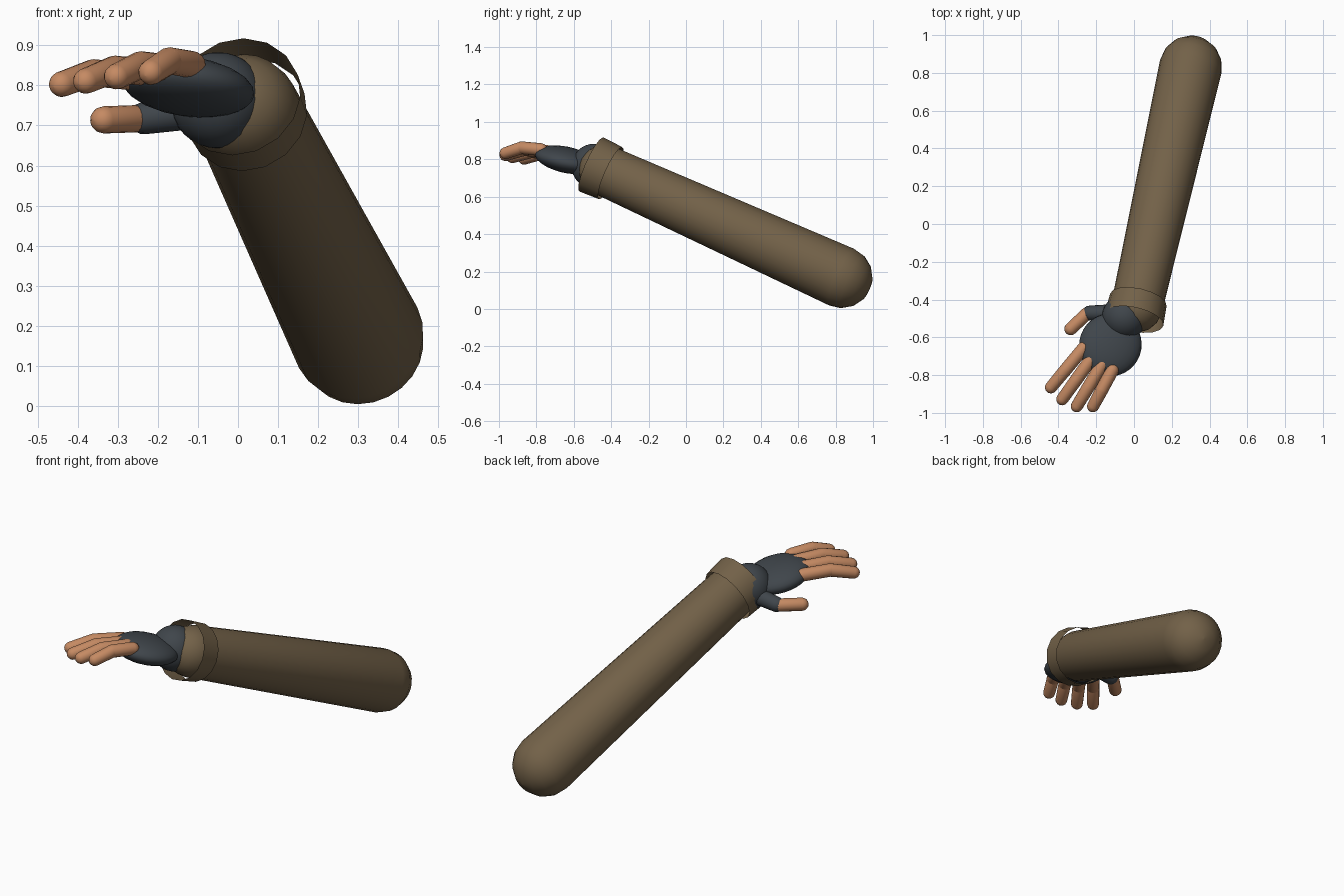
import bpy, bmesh, math
from mathutils import Vector, Matrix

cube = bpy.data.objects.get("Cube")
if cube:
    bpy.data.objects.remove(cube, do_unlink=True)


def material(name, rgb):
    mat = bpy.data.materials.new(name)
    mat.use_nodes = True
    mat.diffuse_color = (*rgb, 1)
    mat.node_tree.nodes["Principled BSDF"].inputs["Base Color"].default_value = (*rgb, 1)
    return mat


SLEEVE = material("brown cloth", (0.17, 0.12, 0.065))
GLOVE = material("dark glove", (0.05, 0.06, 0.07))
SKIN = material("skin", (0.56, 0.255, 0.125))


def finish(name, bm, mat):
    bmesh.ops.recalc_face_normals(bm, faces=bm.faces)
    mesh = bpy.data.meshes.new(name)
    bm.to_mesh(mesh)
    bm.free()
    mesh.materials.append(mat)
    for poly in mesh.polygons:
        poly.use_smooth = True
    obj = bpy.data.objects.new(name, mesh)
    bpy.context.collection.objects.link(obj)
    return obj


def lathe(bm, start, end, profile, sides):
    """Sweep (radius, distance) pairs around the line from start to end."""
    start, end = Vector(start), Vector(end)
    frame = Matrix.Translation(start) @ (end - start).to_track_quat("Z", "Y").to_matrix().to_4x4()
    rings = []
    for r, d in profile:
        ring = [bm.verts.new(frame @ Vector((r * math.cos(a), r * math.sin(a), d)))
                for a in (2 * math.pi * i / sides for i in range(sides))]
        rings.append(ring)
    for a, b in zip(rings, rings[1:]):
        for i in range(sides):
            j = (i + 1) % sides
            bm.faces.new((a[i], a[j], b[j], b[i]))
    return rings


def capsule(bm, start, end, r0, r1, sides=16, steps=4):
    """Tapered rod with rounded ends."""
    length = (Vector(end) - Vector(start)).length
    angles = [math.pi / 2 * i / steps for i in range(steps + 1)]
    back = [(r0 * max(math.sin(a), 0.02), -r0 * math.cos(a)) for a in angles]
    front = [(r1 * max(math.sin(a), 0.02), length + r1 * math.cos(a)) for a in reversed(angles)]
    rings = lathe(bm, start, end, back + front, sides)
    bm.faces.new(rings[0])
    bm.faces.new(rings[-1])


def rod(name, points, radii, mat, **kw):
    bm = bmesh.new()
    for i in range(len(points) - 1):
        capsule(bm, points[i], points[i + 1], radii[i], radii[i + 1], **kw)
    return finish(name, bm, mat)


def ellipsoid(name, center, radii, direction, mat):
    """Ball stretched along a direction: radii are width, thickness, length."""
    bm = bmesh.new()
    turn = Vector(direction).to_track_quat("Z", "Y").to_matrix().to_4x4()
    bmesh.ops.create_uvsphere(bm, u_segments=24, v_segments=16, radius=1,
                              matrix=Matrix.Translation(center) @ turn @ Matrix.Diagonal((*radii, 1)))
    return finish(name, bm, mat)


# Forearm sleeve, from rounded elbow to wrist
ELBOW = Vector((0.30, 0.832, 0.17))
WRIST = Vector((0.015, -0.438, 0.742))
rod("forearm_sleeve", [ELBOW, WRIST], [0.166, 0.136], SLEEVE, sides=24)

# Loose open cuff around the wrist
axis = (WRIST - ELBOW).normalized()
bm = bmesh.new()
lathe(bm, WRIST - axis * 0.04, WRIST + axis, [(0.153, 0), (0.159, 0.115)], 16)
finish("sleeve_cuff", bm, SLEEVE)

# Glove: wrist ball and flattened palm
ellipsoid("glove_wrist", (-0.05, -0.492, 0.763), (0.12, 0.12, 0.12), (0, 0, 1), GLOVE)
ellipsoid("glove_palm", (-0.125, -0.64, 0.797), (0.165, 0.068, 0.172), (-0.5, -0.85, 0.24), GLOVE)

# Four fingers, each with a base, raised knuckle and tip
fingers = {
    "index_finger": ((-0.265, -0.655, 0.822), (-0.44, -0.865, 0.803)),
    "middle_finger": ((-0.22, -0.705, 0.832), (-0.38, -0.928, 0.811)),
    "ring_finger": ((-0.17, -0.745, 0.843), (-0.303, -0.965, 0.822)),
    "little_finger": ((-0.115, -0.775, 0.852), (-0.217, -0.965, 0.833)),
}
for name, (base, tip) in fingers.items():
    base, tip = Vector(base), Vector(tip)
    knuckle = base.lerp(tip, 0.55) + Vector((0, 0, 0.02))
    rod(name, [base, knuckle, tip], [0.034, 0.034, 0.032], SKIN)

# Thumb: gloved lower part and bare tip
rod("thumb_glove", [(-0.12, -0.47, 0.735), (-0.235, -0.472, 0.718)], [0.045, 0.04], GLOVE)
rod("thumb_tip", [(-0.25, -0.475, 0.717), (-0.335, -0.555, 0.714)], [0.034, 0.034], SKIN)
